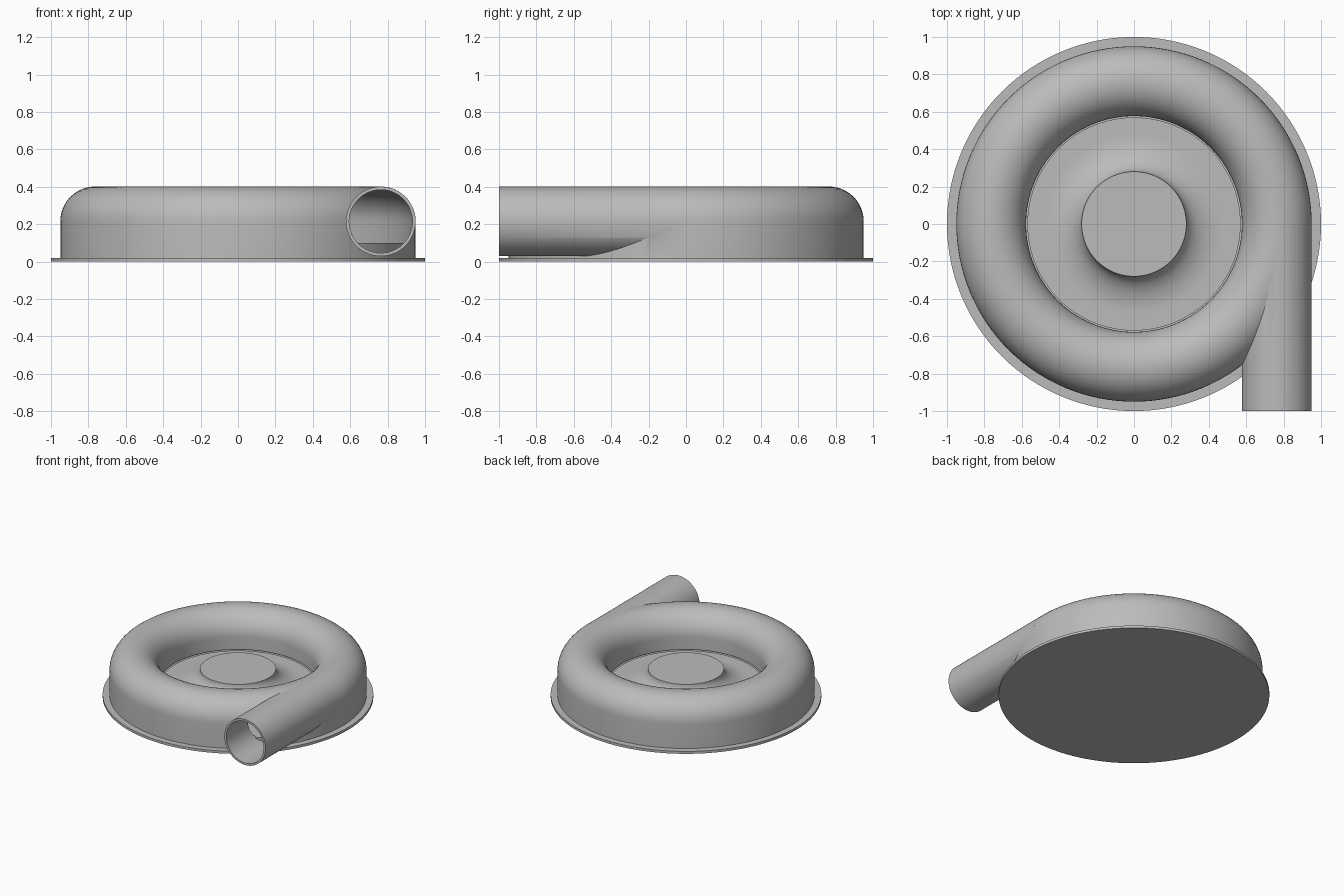
import bpy, bmesh, math
from mathutils import Matrix, Vector

cube = bpy.data.objects.get("Cube")
if cube:
    bpy.data.objects.remove(cube, do_unlink=True)

grey = bpy.data.materials.new("plain grey")
grey.use_nodes = True
grey.diffuse_color = (0.5, 0.5, 0.5, 1)
grey.node_tree.nodes["Principled BSDF"].inputs["Base Color"].default_value = (0.5, 0.5, 0.5, 1)

RING = 0.7635    # radius of the volute centre line
TUBE = 0.1865    # outer radius of the volute section
WALL = 0.017
MID = 0.215      # height of the volute centre line
LIP = 0.115      # lower edge of the inlet wall
FLOOR = 0.1
BASE = 0.02


def make_object(name, bm):
    bmesh.ops.recalc_face_normals(bm, faces=bm.faces)
    mesh = bpy.data.meshes.new(name)
    bm.to_mesh(mesh)
    bm.free()
    mesh.materials.append(grey)
    obj = bpy.data.objects.new(name, mesh)
    bpy.context.collection.objects.link(obj)
    return obj


def lathe(name, profile, closed=False, steps=128):
    """Spin an (r, z) profile around the z axis."""
    bm = bmesh.new()
    verts = [bm.verts.new((r, 0, z)) for r, z in profile]
    edges = [bm.edges.new(pair) for pair in zip(verts, verts[1:])]
    if closed:
        edges.append(bm.edges.new((verts[-1], verts[0])))
    bmesh.ops.spin(bm, geom=verts + edges, axis=(0, 0, 1), cent=(0, 0, 0),
                   angle=math.tau, steps=steps, use_duplicate=False)
    bmesh.ops.remove_doubles(bm, verts=bm.verts, dist=1e-5)
    return make_object(name, bm)


def pipe(name, radius, y_start, y_end):
    bm = bmesh.new()
    place = (Matrix.Translation(Vector((RING, (y_start + y_end) / 2, MID)))
             @ Matrix.Rotation(math.pi / 2, 4, "X"))
    bmesh.ops.create_cone(bm, cap_ends=True, segments=96, radius1=radius, radius2=radius,
                          depth=y_end - y_start, matrix=place)
    return make_object(name, bm)


def dome(radius, steps=24):
    """Half circle from the inner wall over the top to the outer wall."""
    angles = [math.pi * (1 - i / steps) for i in range(steps + 1)]
    return [(RING + radius * math.cos(a), MID + radius * math.sin(a)) for a in angles]


def smooth(obj):
    bpy.ops.object.select_all(action="DESELECT")
    obj.select_set(True)
    bpy.context.view_layer.objects.active = obj
    bpy.ops.object.shade_smooth_by_angle(angle=math.radians(30))


# volute shell with its tangential outlet, hollowed out
inner, outer = RING - TUBE, RING + TUBE
shell = lathe("volute_shell", [(inner, BASE)] + dome(TUBE) + [(outer, BASE)], closed=True)
bore = TUBE - WALL
cavity = lathe("cavity_cutter", [(inner - 0.1, LIP), (inner + WALL, LIP)] + dome(bore)
               + [(outer - WALL, -0.1), (inner - 0.1, -0.1)], closed=True)
outlet = pipe("outlet_pipe_helper", TUBE - 0.0005, -1, -0.02)
outlet_bore = pipe("outlet_bore_cutter", bore - 0.0005, -1.1, -0.03)

for helper, operation in ((outlet, "UNION"), (cavity, "DIFFERENCE"), (outlet_bore, "DIFFERENCE")):
    mod = shell.modifiers.new(helper.name, "BOOLEAN")
    mod.object = helper
    mod.operation = operation
    mod.solver = "EXACT"
    bpy.context.view_layer.objects.active = shell
    bpy.ops.object.modifier_apply(modifier=mod.name)
    bpy.data.objects.remove(helper, do_unlink=True)

# round base plate and the raised floor under the volute
base = lathe("base_plate", [(0, 0), (1, 0), (1, BASE), (0, BASE)])
floor = lathe("volute_floor", [(0, BASE - 0.005), (outer - 0.006, BASE - 0.005),
                               (outer - 0.006, FLOOR), (0, FLOOR)])

# central hub flaring down to the inlet floor
HUB_R, HUB_Z, FLARE, RIM, RIM_Z = 0.28, 0.23, 0.2, 0.57, 0.11
flare = []
for i in range(17):
    a = math.pi / 2 * i / 16
    flare.append((HUB_R + FLARE * (1 - math.cos(a)), HUB_Z - (HUB_Z - RIM_Z) * math.sin(a)))
hub = lathe("inlet_hub", [(0, HUB_Z)] + flare + [(RIM, RIM_Z), (RIM, FLOOR - 0.005), (0, FLOOR - 0.005)])

for part in (shell, base, floor, hub):
    smooth(part)
